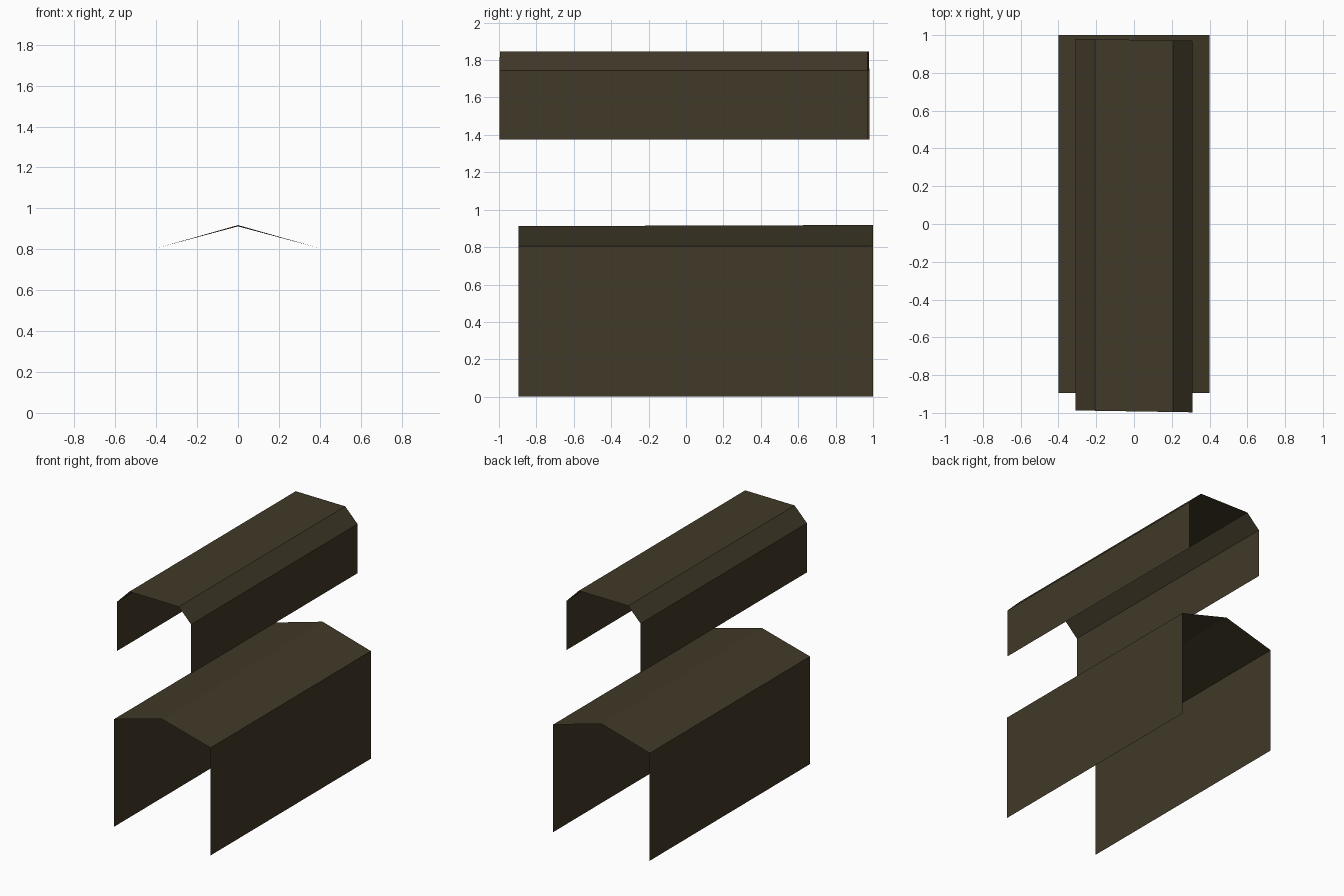
import bpy

if "Cube" in bpy.data.objects:
    bpy.data.objects.remove(bpy.data.objects["Cube"])

# one dark olive-brown metal for both shells
mat = bpy.data.materials.new("dark olive brown")
mat.diffuse_color = (0.052, 0.041, 0.021, 1.0)
mat.use_nodes = True
mat.node_tree.nodes["Principled BSDF"].inputs["Base Color"].default_value = mat.diffuse_color


def shell(name, profile, y0, y1, skew=0.0, rise=0.0):
    """Open sheet: an x/z profile swept from y0 to y1.
    skew shifts y with x, rise lifts the back end of points above the eaves."""
    n = len(profile)
    top = max(z for _, z in profile)
    verts = [(x, y0 + skew * x, z) for x, z in profile]
    verts += [(x, y1 + skew * x, z + (rise if z == top else 0)) for x, z in profile]
    faces = [(i, i + 1, n + i + 1, n + i) for i in range(n - 1)]
    me = bpy.data.meshes.new(name)
    # profile runs left to right, so this order faces outward
    me.from_pydata(verts, [], faces)
    me.materials.append(mat)
    ob = bpy.data.objects.new(name, me)
    bpy.context.collection.objects.link(ob)
    return ob


def mirrored(half):
    """Complete a left-side profile with its right side."""
    return half + [(-x, z) for x, z in reversed(half) if x != 0]


# lower housing: two tall walls with a shallow gabled roof
shell("lower_housing", mirrored([(-0.4, 0.0), (-0.4, 0.805), (0.0, 0.912)]),
      -0.895, 1.0, rise=0.006)

# upper cover: short walls, chamfered shoulders and a flat top
shell("upper_cover", mirrored([(-0.31, 1.375), (-0.31, 1.743), (-0.207, 1.847)]),
      -0.992, 0.975, skew=-0.016)
